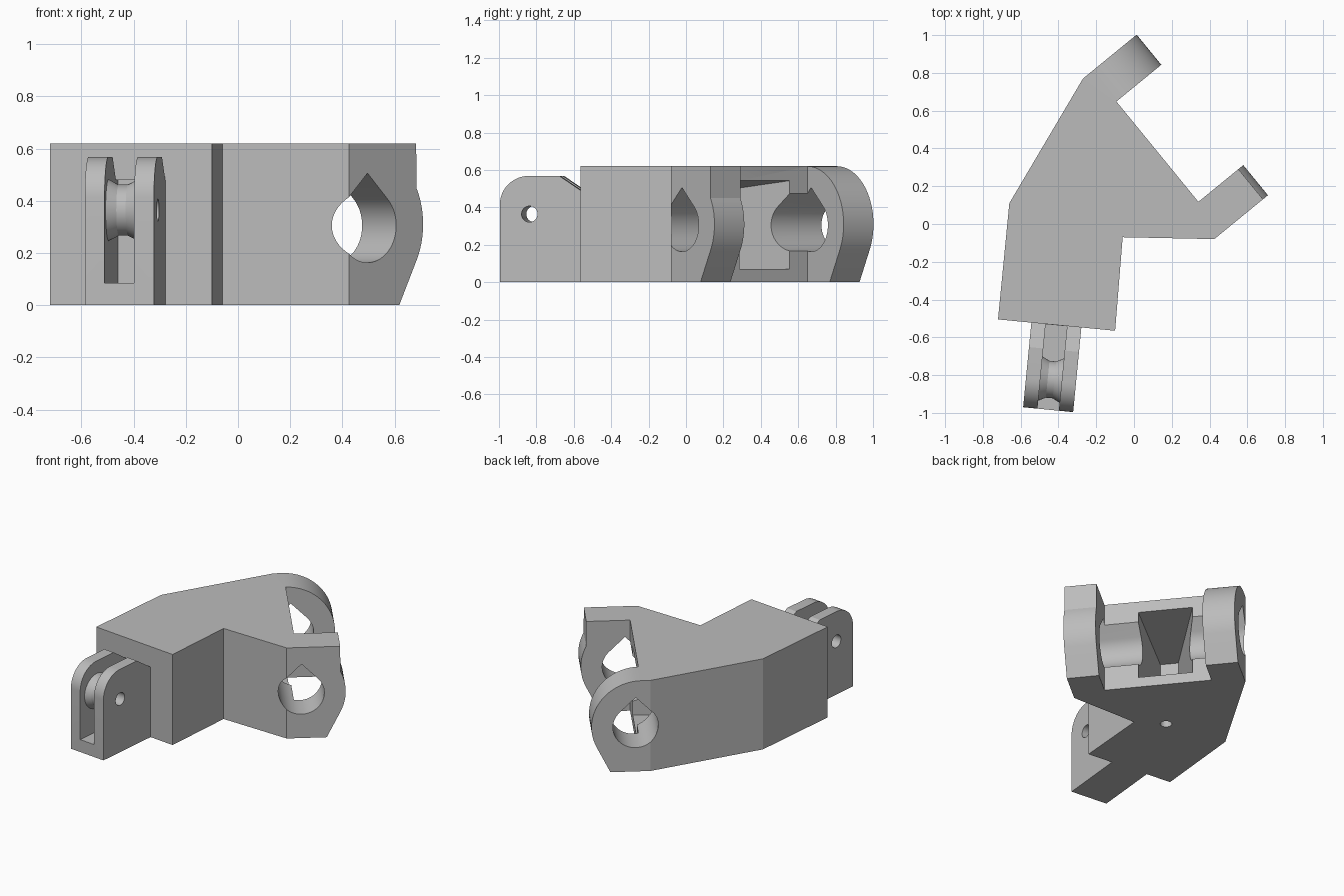
import bpy, bmesh
from math import sin, cos, radians, sqrt
from mathutils import Vector

cube = bpy.data.objects.get("Cube")
if cube:
    bpy.data.objects.remove(cube, do_unlink=True)

grey = bpy.data.materials.new("plain grey")
grey.use_nodes = True
COLOUR = (0.5, 0.5, 0.5, 1)
grey.diffuse_color = COLOUR
grey.node_tree.nodes["Principled BSDF"].inputs["Base Color"].default_value = COLOUR

UP = Vector((0, 0, 1))
HEIGHT = 0.62


def add_object(name, bm):
    bmesh.ops.recalc_face_normals(bm, faces=bm.faces)
    mesh = bpy.data.meshes.new(name)
    bm.to_mesh(mesh)
    bm.free()
    mesh.materials.append(grey)
    obj = bpy.data.objects.new(name, mesh)
    bpy.context.collection.objects.link(obj)
    return obj


def loft(name, near, far, frame, start, end):
    """Join two equal-sized profiles along the third axis of a frame."""
    origin, a, b, n = frame
    bm = bmesh.new()
    rings = [[bm.verts.new(origin + a * p + b * q + n * d) for p, q in prof]
             for prof, d in ((near, start), (far, end))]
    count = len(near)
    for ring in rings:
        bm.faces.new(ring)
    for i in range(count):
        j = (i + 1) % count
        bm.faces.new((rings[0][i], rings[0][j], rings[1][j], rings[1][i]))
    return add_object(name, bm)


def prism(name, profile, frame, start, end):
    return loft(name, profile, profile, frame, start, end)


def arc(cx, cy, r, first, last, steps):
    angles = [radians(first + (last - first) * i / steps) for i in range(steps + 1)]
    return [(cx + r * cos(t), cy + r * sin(t)) for t in angles]


def circle(cx, cy, r, steps=40):
    return arc(cx, cy, r, 0, 360, steps)[:-1]


def rect(a0, a1, b0, b1):
    return [(a0, b0), (a1, b0), (a1, b1), (a0, b1)]


def combine(target, tool, operation):
    mod = target.modifiers.new(operation, 'BOOLEAN')
    mod.operation, mod.object, mod.solver = operation, tool, 'EXACT'
    bpy.context.view_layer.objects.active = target
    bpy.ops.object.modifier_apply(modifier=mod.name)
    bpy.data.objects.remove(tool, do_unlink=True)


# Frames: world plan, hinge (out, up, along hinge axis), fork (out, up, across)
plan = (Vector((0, 0, 0)), Vector((1, 0, 0)), Vector((0, 1, 0)), UP)
turn = radians(39.27)
out = Vector((cos(turn), sin(turn), 0))
along = Vector((-sin(turn), cos(turn), 0))
hinge_origin = Vector((0.425, -0.08, 0))
hinge = (hinge_origin, out, UP, along)
tilt = radians(5.55)
fork_out = Vector((-sin(tilt), -cos(tilt), 0))
across = Vector((cos(tilt), -sin(tilt), 0))
fork_frame = (Vector((-0.411, -0.535, 0)), fork_out, UP, across)

SPAN, EAR, WALL = 1.098, 0.206, 0.06


def hinge_point(e, s):
    p = hinge_origin + out * e + along * s
    return p.x, p.y


# Main block
outline = [(-0.72, -0.505), (-0.10, -0.565), (-0.06, -0.07), hinge_point(0, 0),
           hinge_point(WALL, EAR), hinge_point(WALL, SPAN - EAR),
           hinge_point(0, SPAN), (-0.66, 0.11)]
body = prism("angled_body", outline, plan, 0, HEIGHT)

# Hinge ears: one with a square upper end, one fully rounded
foot = [(0, 0), (0.249, 0)]
square_ear = foot + arc(0.057, 0.31, 0.31, -25.6, 27, 14) + [(0.333, HEIGHT), (0, HEIGHT)]
round_ear = foot + arc(0.057, 0.31, 0.31, -25.6, 90, 28) + [(0, HEIGHT)]
combine(body, prism("front_ear", square_ear, hinge, 0, EAR), 'UNION')
combine(body, prism("back_ear", round_ear, hinge, SPAN - EAR, SPAN), 'UNION')

# Fork arm with rounded tip and sloped shoulder
TIP, TOP = 0.45, 0.568
fork_side = [(-0.01, 0), (TIP, 0)] + arc(TIP - 0.155, TOP - 0.155, 0.155, 0, 90, 12)
fork_side += [(0.13, TOP), (0, 0.48), (-0.01, 0.48)]
combine(body, prism("fork", fork_side, fork_frame, -0.133, 0.133), 'UNION')

# Fork slot and axle hole
SLOT = 0.057
slot = [(-0.08, 0.085), (0.6, 0.085), (0.6, 0.7), (0.001, 0.7), (0.001, 0.48), (-0.08, 0.48)]
combine(body, prism("slot_cutter", slot, fork_frame, -SLOT, SLOT), 'DIFFERENCE')
AXLE_T, AXLE_Z, BORE = 0.29, 0.364, 0.043
combine(body, prism("axle_cutter", circle(AXLE_T, AXLE_Z, BORE), fork_frame, -0.3, 0.3),
        'DIFFERENCE')

# Teardrop bore through both ears and the wall between them
R = 0.142
tear = arc(0.092, 0.305, R, 135, 405, 42) + [(0.092, 0.305 + R * sqrt(2))]
combine(body, prism("bore_cutter", tear, hinge, -0.1, SPAN + 0.1), 'DIFFERENCE')

# Tapered pocket behind the bore, and the small hole in the underside
pocket_frame = (hinge_origin, along, UP, out)
combine(body, loft("pocket_cutter", rect(0.46, 0.575, 0.07, 0.47),
                   rect(0.42, 0.785, 0.07, 0.548), pocket_frame, -0.49, 0.1), 'DIFFERENCE')
combine(body, prism("drain_cutter", circle(-0.23, 0.04, 0.037, 28), plan, -0.1, 0.2),
        'DIFFERENCE')

# Grooved pulley between the fork prongs
origin = fork_frame[0] + fork_out * AXLE_T + UP * AXLE_Z
section = [(-SLOT, BORE), (-SLOT, 0.118), (-0.018, 0.098),
           (0.018, 0.098), (SLOT, 0.118), (SLOT, BORE)]
bm = bmesh.new()
STEPS = 40
rings = []
for d, r in section:
    rings.append([bm.verts.new(origin + across * d + fork_out * p + UP * q)
                  for p, q in circle(0, 0, r, STEPS)])
for k, ring in enumerate(rings):
    following = rings[(k + 1) % len(rings)]
    for i in range(STEPS):
        j = (i + 1) % STEPS
        bm.faces.new((ring[i], ring[j], following[j], following[i]))
pulley = add_object("pulley", bm)

# Smooth the round surfaces, keep the machined edges sharp
for obj in (body, pulley):
    bpy.ops.object.select_all(action='DESELECT')
    obj.select_set(True)
    bpy.context.view_layer.objects.active = obj
    bpy.ops.object.shade_smooth_by_angle(angle=radians(20))
